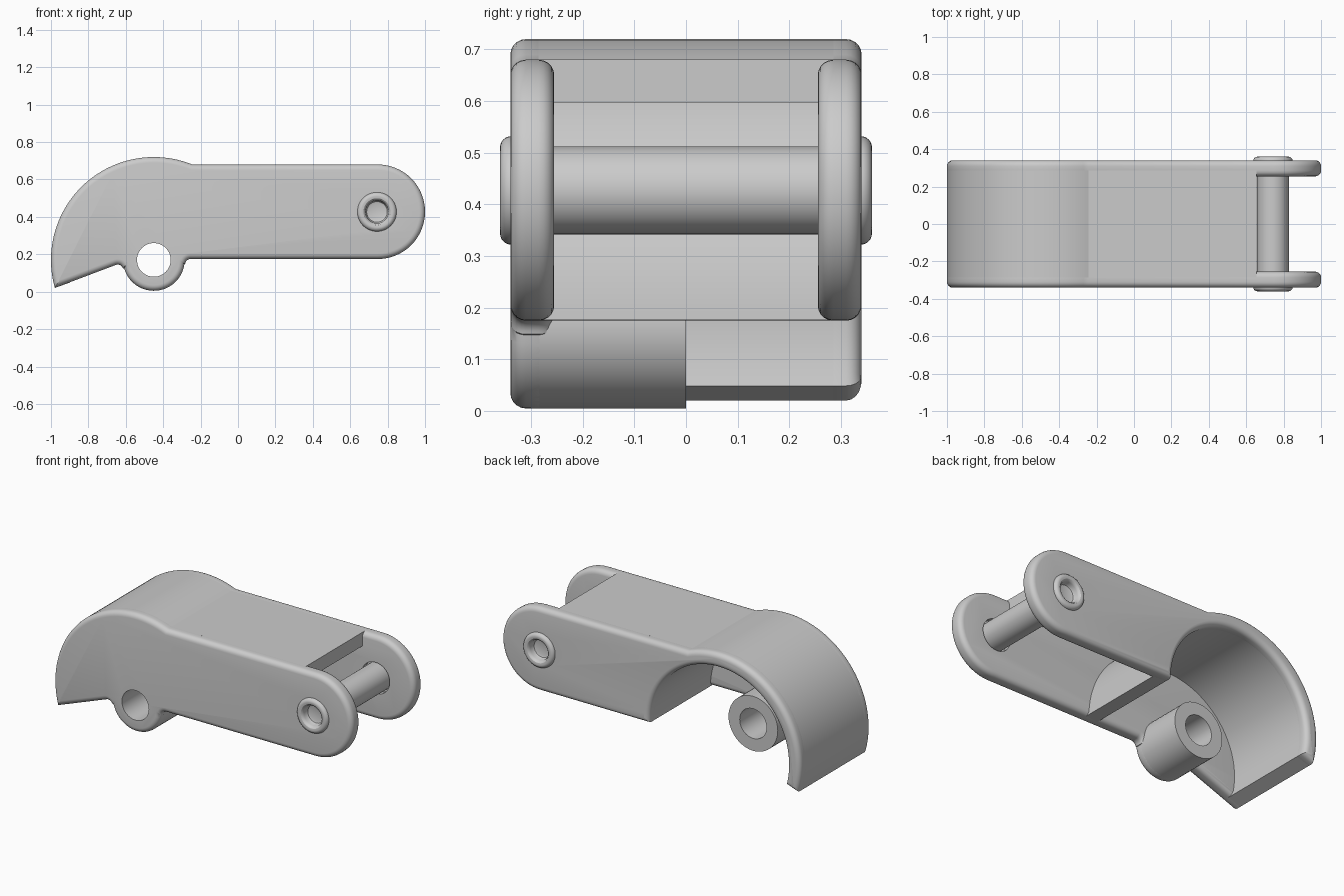
import bpy, bmesh
from math import sin, cos, radians, pi
from mathutils import Vector

if "Cube" in bpy.data.objects:
    bpy.data.objects.remove(bpy.data.objects["Cube"], do_unlink=True)

# Main dimensions
DRUM = (-0.45, 0.17)          # centre of the curved cover (x, z)
R_OUT, R_IN = 0.55, 0.465
TOP, BOTTOM = 0.68, 0.175
ARM = (0.7475, 0.4275)        # centre of the rounded arm end
R_ARM = 0.2525
PIN = (0.743, 0.427)
HALF, WALL, ROUND = 0.34, 0.085, 0.03
CORE = HALF - WALL + ROUND + 0.002

grey = bpy.data.materials.new("light_grey")
grey.use_nodes = True
grey.diffuse_color = (0.6, 0.6, 0.6, 1)
grey.node_tree.nodes["Principled BSDF"].inputs["Base Color"].default_value = (0.6, 0.6, 0.6, 1)


def arc(centre, r, a0, a1, steps):
    angles = [radians(a0 + (a1 - a0) * i / steps) for i in range(steps + 1)]
    return [(centre[0] + r * cos(a), centre[1] + r * sin(a)) for a in angles]


def finish(name, bm):
    bmesh.ops.recalc_face_normals(bm, faces=bm.faces)
    mesh = bpy.data.meshes.new(name)
    bm.to_mesh(mesh)
    bm.free()
    mesh.materials.append(grey)
    ob = bpy.data.objects.new(name, mesh)
    bpy.context.collection.objects.link(ob)
    return ob


def prism(name, outline, y0, y1, rounding=0):
    """Extrude an x-z outline along y, optionally rounding both rims."""
    bm = bmesh.new()
    face = bm.faces.new([bm.verts.new((x, y0, z)) for x, z in outline])
    new = bmesh.ops.extrude_face_region(bm, geom=[face])["geom"]
    bmesh.ops.translate(bm, vec=(0, y1 - y0, 0),
                        verts=[v for v in new if isinstance(v, bmesh.types.BMVert)])
    bmesh.ops.recalc_face_normals(bm, faces=bm.faces)
    if rounding:
        rims = [e for e in bm.edges if abs(e.verts[0].co.y - e.verts[1].co.y) < 1e-5]
        bmesh.ops.bevel(bm, geom=rims, offset=rounding, offset_type='OFFSET',
                        segments=5, profile=0.5, affect='EDGES', clamp_overlap=False)
    return finish(name, bm)


def lathe(name, profile, centre, closed=False):
    """Spin an (radius, y) profile about the y axis through centre."""
    bm = bmesh.new()
    verts = [bm.verts.new((centre[0] + r, y, centre[1])) for r, y in profile]
    pairs = list(zip(verts, verts[1:]))
    if closed:
        pairs.append((verts[-1], verts[0]))
    edges = [bm.edges.new(p) for p in pairs]
    bmesh.ops.spin(bm, geom=verts + edges, cent=(centre[0], 0, centre[1]),
                   axis=(0, 1, 0), angle=2 * pi, steps=48)
    bmesh.ops.remove_doubles(bm, verts=bm.verts, dist=1e-5)
    return finish(name, bm)


def drill(ob, centre, r):
    """Cut a round hole along y through a plate."""
    cutter = prism("hole_cutter", arc(centre, r, 0, 352.5, 47), -1, 1)
    cutter.hide_render = True
    mod = ob.modifiers.new("hole", 'BOOLEAN')
    mod.operation, mod.solver, mod.object = 'DIFFERENCE', 'EXACT', cutter
    bpy.context.view_layer.objects.active = ob
    bpy.ops.object.modifier_apply(modifier=mod.name)
    bpy.data.objects.remove(cutter, do_unlink=True)


# Shared outline: cover arc, arm top and rounded arm end
outer = arc(DRUM, R_OUT, 195.8, 68, 44) + arc(ARM, R_ARM, 90, -90, 32)
inner = arc(DRUM, R_IN, 0.6, 195.1, 60)

# Front plate closes the cover and carries the barrel lug
lug = (arc((-0.253, 0.145), ROUND, 90, 173, 6)
       + arc(DRUM, 0.165, -8, -164, 28)
       + arc((-0.643, 0.115), ROUND, 16, 110, 6))
front_plate = prism("front_plate", outer + lug, -HALF, -HALF + WALL, ROUND)
drill(front_plate, DRUM, 0.09)

# Back plate is open inside the cover
back_plate = prism("back_plate", outer + inner, HALF - WALL, HALF, ROUND)
plates = [front_plate, back_plate]
for plate in plates:
    drill(plate, PIN, 0.095)

# Curved cover wall and the flat top between the plates
cover = prism("curved_cover", arc(DRUM, R_OUT, 195.8, 68, 44)
              + arc(DRUM, R_OUT, 66, 0.6, 24) + inner, -CORE, CORE)
top = prism("top_plate", [(-0.244, TOP), (0.655, TOP), (0.655, 0.597), (-0.13, 0.597)],
            -CORE, CORE)

# Hollow barrel behind the front plate
barrel = lathe("barrel", [(0.09, -0.3), (0.165, -0.3), (0.165, 0), (0.09, 0)], DRUM, closed=True)

# Cross pin with rounded, dimpled heads
rim = [(0.083 + 0.022 * cos(a), 0.338 + 0.022 * sin(a))
       for a in (radians(15 * i) for i in range(7))]
half_pin = [(0.085, 0.29), (0.105, 0.29)] + rim + [
    (0.072, 0.358), (0.065, 0.352), (0.061, 0.342), (0.06, 0.325), (0.055, 0.314), (0.045, 0.31), (0, 0.31)]
pin = lathe("cross_pin", [(r, -y) for r, y in reversed(half_pin)] + half_pin, PIN)

# Smooth curves, crisp corners
bpy.ops.object.select_all(action='DESELECT')
for ob in plates + [cover, top, barrel, pin]:
    ob.select_set(True)
bpy.context.view_layer.objects.active = front_plate
bpy.ops.object.shade_smooth_by_angle(angle=radians(30))
